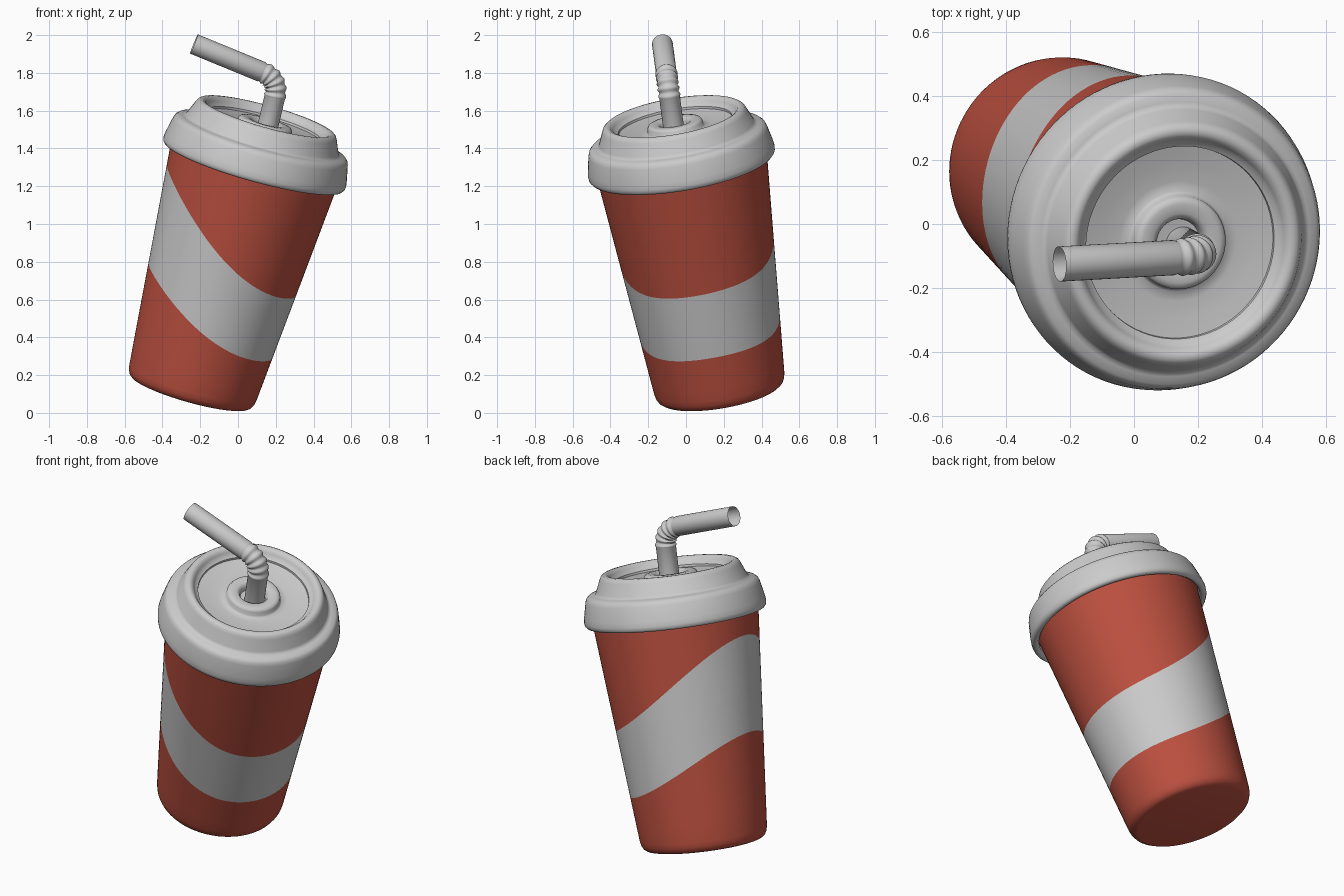
import bpy, math
from mathutils import Vector, Matrix

if "Cube" in bpy.data.objects:
    bpy.data.objects.remove(bpy.data.objects["Cube"])

# Tilted cup frame: base centre and axis
N = Vector((0.266, -0.1625, 0.950)).normalized()
U = (Vector((1, 0, 0)) - N * N.x).normalized()
V = N.cross(U)
FRAME = Matrix.Translation((-0.254, 0.185, 0.105)) @ Matrix((U, V, N)).transposed().to_4x4()
SEG = 96

red = bpy.data.materials.new("cup_red")
red.diffuse_color = (0.50, 0.08, 0.05, 1)
red.use_nodes = True
red.node_tree.nodes["Principled BSDF"].inputs["Base Color"].default_value = red.diffuse_color


def skin(name, rings, matrix=None, mat=None, cap_start=False, angle=40):
    """Join equal closed rings of points into a tube."""
    n = len(rings[0])
    verts = [p for ring in rings for p in ring]
    faces = [(i * n + j, i * n + (j + 1) % n, (i + 1) * n + (j + 1) % n, (i + 1) * n + j)
             for i in range(len(rings) - 1) for j in range(n)]
    if cap_start:
        faces.append(tuple(reversed(range(n))))
    me = bpy.data.meshes.new(name)
    me.from_pydata(verts, [], faces)
    ob = bpy.data.objects.new(name, me)
    bpy.context.collection.objects.link(ob)
    if matrix:
        ob.matrix_world = matrix
    if mat:
        me.materials.append(mat)
    bpy.ops.object.select_all(action='DESELECT')
    ob.select_set(True)
    bpy.context.view_layer.objects.active = ob
    bpy.ops.object.shade_smooth_by_angle(angle=math.radians(angle))
    return ob


def ring(radius, height):
    """Ring whose radius and height may vary with angle or height."""
    pts = []
    for j in range(SEG):
        a = 2 * math.pi * j / SEG
        h = height(a) if callable(height) else height
        r = radius(h) if callable(radius) else radius
        pts.append((r * math.cos(a), r * math.sin(a), h))
    return pts


def wall(h):
    return 0.35 + (h - 0.06) * 0.087


def low(a):
    return 0.416 - 0.157 * math.cos(a) + 0.041 * math.cos(2 * a) - 0.005 * math.sin(-a)


def high(a):
    return 0.85 - 0.245 * math.cos(a) + 0.055 * math.cos(2 * a) - 0.015 * math.sin(-a)


def blend(f, g, k):
    return lambda a: f(a) * (1 - k) + g(a) * k


# Cup body in three zones: red base, grey slanted band, red top
base = [ring(r, h) for r, h in ((0.305, 0.0), (0.32, 0.004), (0.335, 0.015), (0.345, 0.034))]
base += [ring(wall, blend(lambda a: 0.06, low, k / 4)) for k in range(5)]
skin("cup_base", base, FRAME, red, cap_start=True)
skin("cup_band", [ring(wall, blend(low, high, k / 4)) for k in range(5)], FRAME)
skin("cup_top", [ring(wall, blend(high, lambda a: 1.36, k / 4)) for k in range(5)], FRAME, red)

# Lid: lathed profile (radius, height) from the under-lip to the straw hole
lid = [(0.458, 1.30), (0.462, 1.272), (0.475, 1.262), (0.490, 1.264), (0.499, 1.275),
       (0.501, 1.292), (0.497, 1.32), (0.480, 1.40), (0.473, 1.418), (0.460, 1.430),
       (0.435, 1.434), (0.422, 1.438), (0.415, 1.45), (0.388, 1.515), (0.380, 1.530),
       (0.368, 1.539), (0.353, 1.540), (0.340, 1.534), (0.330, 1.520), (0.322, 1.506),
       (0.305, 1.497), (0.304, 1.485), (0.25, 1.475), (0.19, 1.468), (0.158, 1.468),
       (0.150, 1.475), (0.147, 1.498), (0.139, 1.509), (0.125, 1.512), (0.095, 1.511),
       (0.082, 1.505), (0.074, 1.490), (0.070, 1.470), (0.04, 1.468), (0.002, 1.468)]
skin("lid", [ring(r, h) for r, h in lid], FRAME, angle=50)

# Bendy straw: straight stem, ribbed elbow, straight spout
start, corner, end = (Vector(p) for p in
                      ((0.147, -0.060, 1.47), (0.217, -0.100, 1.768), (-0.233, -0.125, 1.953)))
b0 = corner + (start - corner).normalized() * 0.10
b1 = corner + (end - corner).normalized() * 0.10
path = [(start, 0.055), (b0, 0.055)]
STEPS, RIBS = 40, 5
for i in range(1, STEPS):
    t = i / STEPS
    p = b0 * (1 - t) ** 2 + corner * 2 * t * (1 - t) + b1 * t * t
    path.append((p, 0.055 + 0.004 * math.sin(2 * math.pi * RIBS * t)))
path += [(b1, 0.055), (end, 0.055)]
side = (start - corner).cross(end - corner).normalized()
rings = []
for i, (p, r) in enumerate(path):
    d = (path[min(i + 1, len(path) - 1)][0] - path[max(i - 1, 0)][0]).normalized()
    if i == 1:
        d = (corner - start).normalized()
    elif i == len(path) - 2:
        d = (end - corner).normalized()
    up = d.cross(side)
    rings.append([p + r * (math.cos(a) * side + math.sin(a) * up)
                  for a in (2 * math.pi * j / 32 for j in range(32))])
skin("straw", rings, angle=60)
